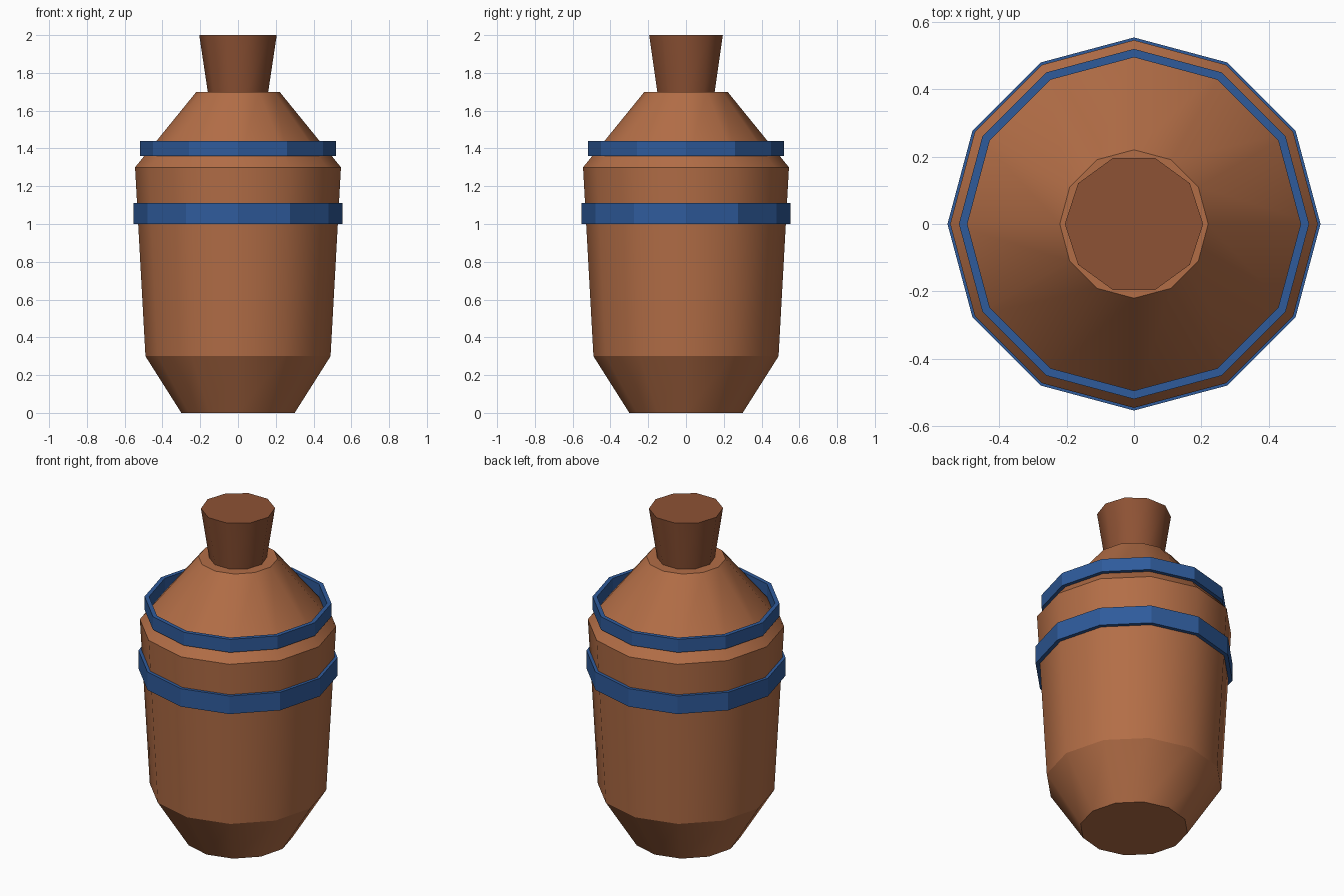
import bpy, bmesh
from math import cos, sin, pi

if "Cube" in bpy.data.objects:
    bpy.data.objects.remove(bpy.data.objects["Cube"])


def material(name, rgb):
    m = bpy.data.materials.new(name)
    m.diffuse_color = (*rgb, 1)
    m.use_nodes = True
    m.node_tree.nodes["Principled BSDF"].inputs["Base Color"].default_value = m.diffuse_color
    return m


def lathe(name, profile, sides, mat, closed=False, smooth=True):
    """Revolve (radius, z) points; a closed profile makes a ring, an open one gets caps."""
    bm = bmesh.new()
    loops = [[bm.verts.new((r * cos(2 * pi * i / sides), r * sin(2 * pi * i / sides), z))
              for i in range(sides)] for r, z in profile]
    pairs = list(zip(loops, loops[1:]))
    if closed:
        pairs.append((loops[-1], loops[0]))
    for a, b in pairs:
        for i in range(sides):
            j = (i + 1) % sides
            bm.faces.new((a[i], a[j], b[j], b[i])).smooth = smooth
    if not closed:
        bm.faces.new(loops[0][::-1])
        bm.faces.new(loops[-1])
    # Horizontal creases stay sharp while the sides shade round
    for e in bm.edges:
        if abs(e.verts[0].co.z - e.verts[1].co.z) < 1e-5:
            e.smooth = False
    bmesh.ops.recalc_face_normals(bm, faces=bm.faces)
    mesh = bpy.data.meshes.new(name)
    bm.to_mesh(mesh)
    bm.free()
    mesh.materials.append(mat)
    obj = bpy.data.objects.new(name, mesh)
    bpy.context.collection.objects.link(obj)
    return obj


def band(name, inner, outer, z0, z1, mat):
    return lathe(name, [(outer, z0), (outer, z1), (inner, z1), (inner, z0)],
                 12, mat, closed=True, smooth=False)


clay = material("clay", (0.45, 0.155, 0.062))
dark_clay = material("dark_clay", (0.27, 0.085, 0.035))
blue = material("blue", (0.028, 0.105, 0.33))

# Jar body with tapered foot and sloping shoulder
lathe("body", [(0.3, 0), (0.49, 0.3), (0.545, 1.3), (0.22, 1.7)], 12, clay)

# Flared stopper in the mouth
lathe("stopper", [(0.16, 1.7), (0.205, 2.0)], 10, dark_clay)

# Painted bands
band("lower_band", 0.53, 0.553, 1.0, 1.11, blue)
band("upper_band", 0.494, 0.519, 1.36, 1.44, blue)
